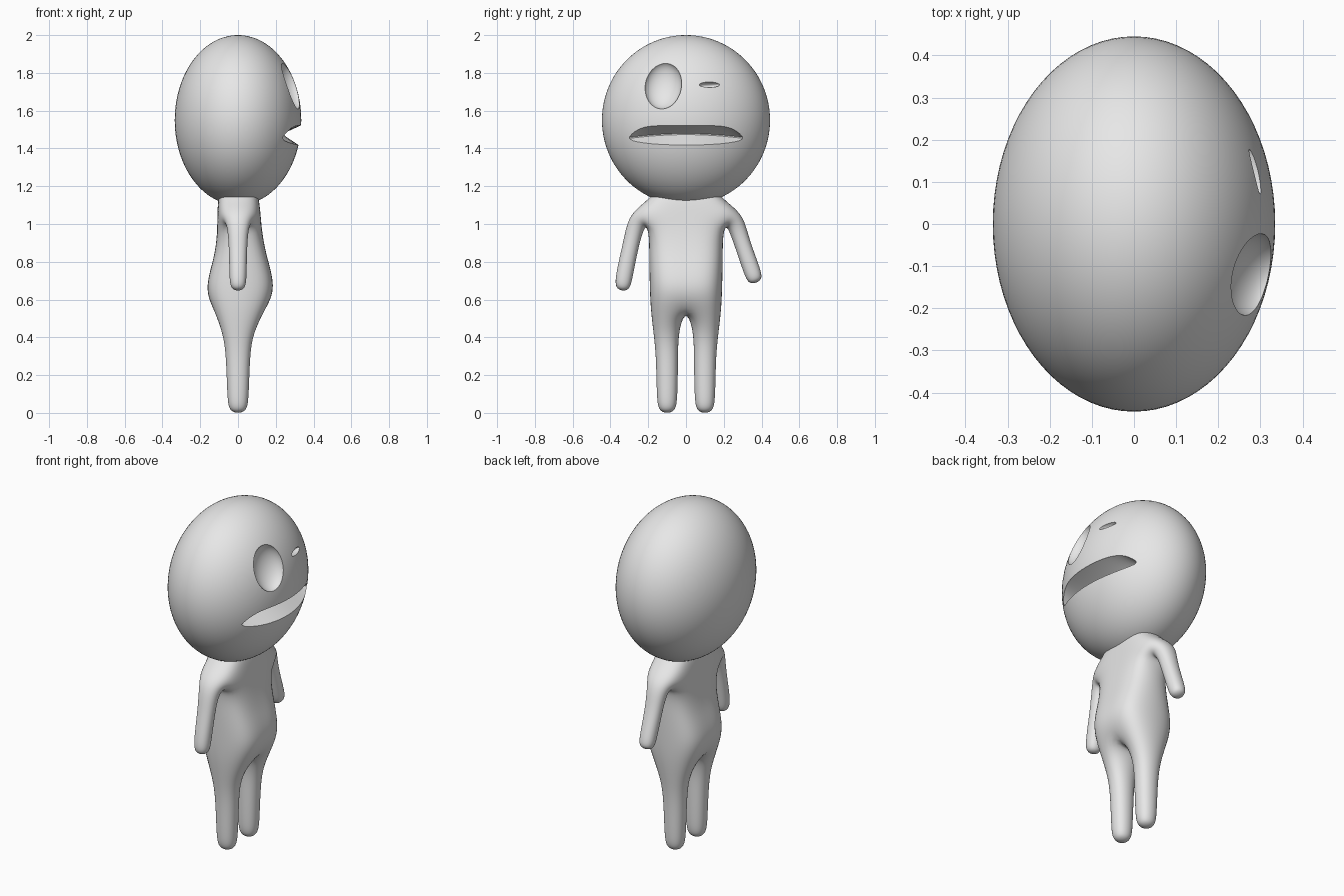
import bpy, bmesh, math
from mathutils import Matrix, Vector

if "Cube" in bpy.data.objects:
    bpy.data.objects.remove(bpy.data.objects["Cube"])

grey = bpy.data.materials.new("light grey")
grey.diffuse_color = (0.8, 0.8, 0.8, 1)
grey.use_nodes = True
grey.node_tree.nodes["Principled BSDF"].inputs["Base Color"].default_value = grey.diffuse_color

HX, HY, HZ, CZ = 0.335, 0.445, 0.45, 1.55      # head radii and centre height


def head_x(y, z):
    return HX * math.sqrt(max(0, 1 - (y / HY) ** 2 - ((z - CZ) / HZ) ** 2))


def finish(name, bm):
    bmesh.ops.recalc_face_normals(bm, faces=bm.faces[:])
    me = bpy.data.meshes.new(name)
    bm.to_mesh(me)
    bm.free()
    me.materials.append(grey)
    ob = bpy.data.objects.new(name, me)
    bpy.context.collection.objects.link(ob)
    return ob


def ellipsoid(name, matrix, u=64, v=40):
    bm = bmesh.new()
    bmesh.ops.create_uvsphere(bm, u_segments=u, v_segments=v, radius=1, matrix=matrix)
    return finish(name, bm)


def bridge(bm, a, b, skip=()):
    n = len(a)
    for i in range(n):
        if i not in skip:
            bm.faces.new((a[i], a[(i + 1) % n], b[(i + 1) % n], b[i]))


# Head
head = ellipsoid("head", Matrix.Translation((0, 0, CZ)) @ Matrix.Diagonal((HX, HY, HZ, 1)), 80, 56)


# Eye socket cutters, aligned with the head surface
def eye_cutter(name, y, z, depth, ry, rz):
    p = Vector((head_x(y, z), y, z))
    n = Vector((p.x / HX ** 2, y / HY ** 2, (z - CZ) / HZ ** 2)).normalized()
    side = Vector((0, 0, 1)).cross(n).normalized()
    rot = Matrix((n, side, n.cross(side))).transposed().to_4x4()
    return ellipsoid(name, Matrix.Translation(p) @ rot @ Matrix.Diagonal((depth, ry, rz, 1)), 48, 32)


cutters = [eye_cutter("large_eye_cutter", -0.122, 1.735, 0.07, 0.1, 0.131),
           eye_cutter("small_eye_cutter", 0.125, 1.738, 0.03, 0.055, 0.015)]

# Mouth cutter: wedge sections following the face
bm = bmesh.new()
rings = []
N = 40
for i in range(N + 1):
    t = -1 + 2 * i / N
    y = 0.3 * t
    xs = head_x(y, 1.465)
    d = 0.012 + 0.078 * (1 - t ** 4)
    zc = 1.455 + 0.02 * (1 - t * t)
    top = 1.462 + 0.058 * (1 - t ** 6)
    bot = 1.452 - 0.04 * math.sqrt(1 - t * t)
    h = 1 - t ** 4
    top = max(top, zc + 0.006)
    prof = [(xs - d, zc + 0.004), (xs, top), (xs + 0.08, top + 0.02 * h),
            (xs + 0.08, bot - 0.02 * h), (xs, bot), (xs - d, zc - 0.002)]
    rings.append([bm.verts.new((x, y, z)) for x, z in prof])
for a, b in zip(rings, rings[1:]):
    bridge(bm, a, b)
bm.faces.new(rings[0])
bm.faces.new(rings[-1])
cutters.append(finish("mouth_cutter", bm))

for c in cutters:
    c.hide_render = True
    m = head.modifiers.new("cut", 'BOOLEAN')
    m.operation, m.solver, m.object = 'DIFFERENCE', 'EXACT', c
bpy.context.view_layer.update()
cut = bpy.data.meshes.new_from_object(head.evaluated_get(bpy.context.evaluated_depsgraph_get()))
head.modifiers.clear()
head.data = cut
cut.name = "head"
for c in cutters:
    bpy.data.objects.remove(c)

# Body cage: torso levels (z, half width, front x, back x), then legs and arms
torso = [(1.21, 0.13, 0.09, -0.085), (1.125, 0.215, 0.115, -0.11), (0.97, 0.203, 0.124, -0.108),
         (0.83, 0.203, 0.15, -0.122), (0.67, 0.2, 0.2, -0.175), (0.55, 0.195, 0.155, -0.14)]
# leg rings (z, centre y, half width, half depth)
legs = [(0.42, 0.106, 0.071, 0.086), (0.3, 0.1, 0.063, 0.068),
        (0.08, 0.1, 0.06, 0.062), (-0.006, 0.1, 0.048, 0.05)]
# arm paths per side (y, z)
arms = {1: [(0.262, 1.018), (0.293, 0.91), (0.352, 0.745), (0.372, 0.685)],
        -1: [(0.262, 1.018), (0.29, 0.9), (0.329, 0.72), (0.338, 0.642)]}
arm_half = [(0.056, 0.066), (0.045, 0.052), (0.05, 0.05), (0.041, 0.042)]

bm = bmesh.new()
for s in (1, -1):
    def ring(pts):
        return [bm.verts.new((x, s * y, z)) for x, y, z in pts]

    levels = [ring([(f, 0, z), (f, w, z), (b, w, z), (b, 0, z)]) for z, w, f, b in torso]
    bm.faces.new(levels[0])
    for k, (a, b) in enumerate(zip(levels, levels[1:])):
        bridge(bm, a, b, (1, 3) if k == 1 else (3,))
    # leg
    prev = levels[-1]
    for z, c, w, d in legs:
        r = ring([(d, c - w, z), (d, c + w, z), (-d, c + w, z), (-d, c - w, z)])
        bridge(bm, prev, r)
        prev = r
    bm.faces.new(prev)
    # arm from the open side of the shoulder
    up, low = levels[1], levels[2]
    prev = [low[1], low[2], up[2], up[1]]
    last = Vector((0.2, 1.06))
    path = [Vector(p) for p in arms[s]]
    for k, p in enumerate(path):
        nxt = path[min(k + 1, len(path) - 1)]
        t = (nxt - last).normalized()
        out = Vector((-t.y, t.x))
        h, d = arm_half[k]
        i, o = p - out * h, p + out * h
        r = ring([(d, i.x, i.y), (-d, i.x, i.y), (-d, o.x, o.y), (d, o.x, o.y)])
        bridge(bm, prev, r)
        prev, last = r, p
    bm.faces.new(prev)
bmesh.ops.remove_doubles(bm, verts=bm.verts[:], dist=0.0001)
body = finish("body", bm)
sub = body.modifiers.new("smooth", 'SUBSURF')
sub.levels = sub.render_levels = 3

# Shading
for ob, ang in ((head, 35), (body, 180)):
    bpy.ops.object.select_all(action='DESELECT')
    ob.select_set(True)
    bpy.context.view_layer.objects.active = ob
    bpy.ops.object.shade_smooth_by_angle(angle=math.radians(ang))
